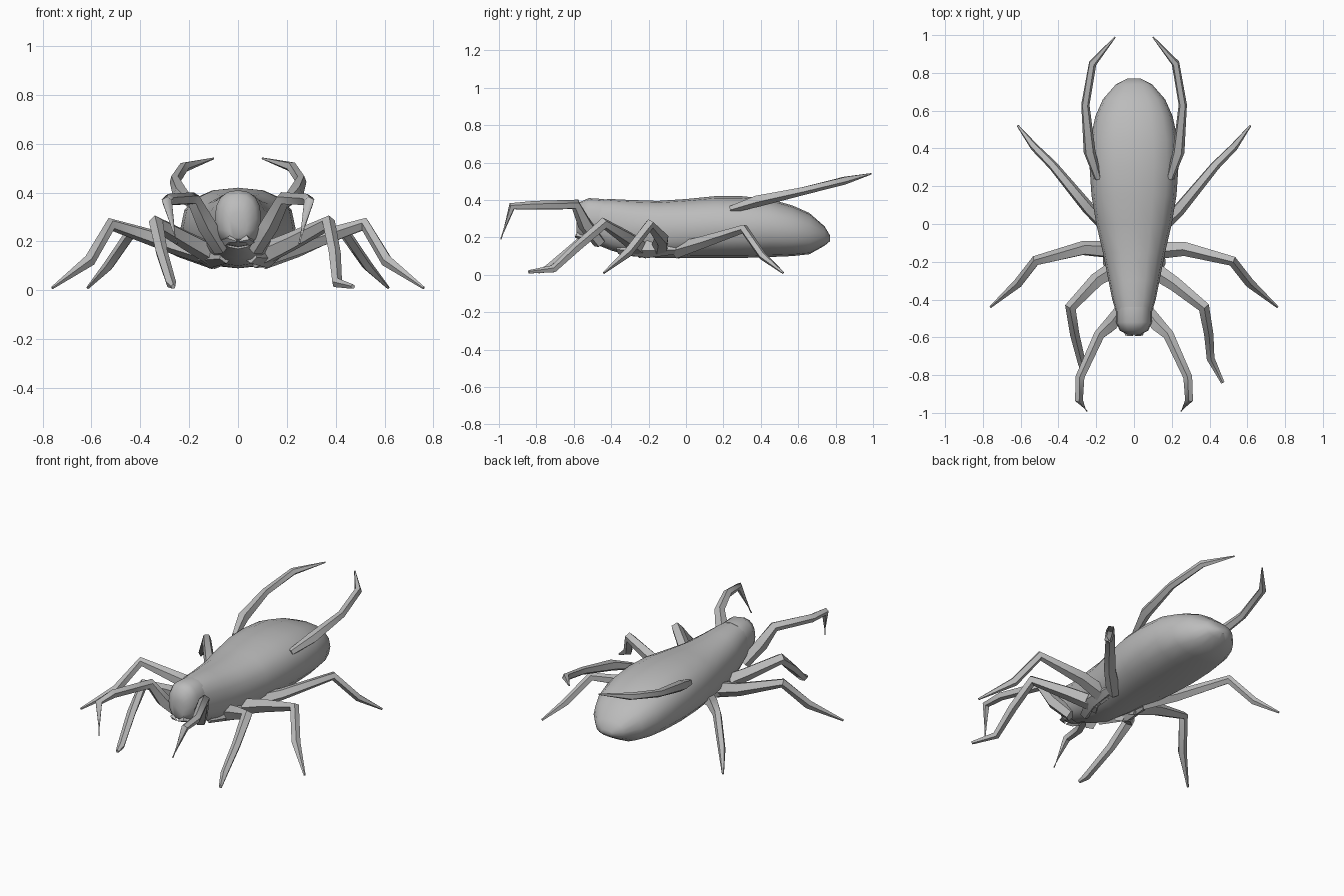
import bpy, bmesh, math
from mathutils import Vector

if "Cube" in bpy.data.objects:
    bpy.data.objects.remove(bpy.data.objects["Cube"])

shell = bpy.data.materials.new("grey_shell")
shell.diffuse_color = (0.5, 0.5, 0.5, 1)
shell.use_nodes = True
shell.node_tree.nodes["Principled BSDF"].inputs["Base Color"].default_value = shell.diffuse_color


def loft(name, rings, tip_ends=False, angle=50):
    """Skin a list of equal-length point rings and cap both ends."""
    bm = bmesh.new()
    rows = [[bm.verts.new(p) for p in ring] for ring in rings]
    n = len(rows[0])
    for a, b in zip(rows, rows[1:]):
        for i in range(n):
            j = (i + 1) % n
            bm.faces.new((a[i], a[j], b[j], b[i]))
    bm.faces.new(rows[0])
    bm.faces.new(rows[-1])
    bmesh.ops.recalc_face_normals(bm, faces=bm.faces)
    mesh = bpy.data.meshes.new(name)
    bm.to_mesh(mesh)
    bm.free()
    mesh.materials.append(shell)
    ob = bpy.data.objects.new(name, mesh)
    bpy.context.collection.objects.link(ob)
    bpy.ops.object.select_all(action='DESELECT')
    ob.select_set(True)
    bpy.context.view_layer.objects.active = ob
    bpy.ops.object.shade_smooth_by_angle(angle=math.radians(angle))
    return ob


def limb(name, points, radii, sides=5):
    """Tapered, angular tube through a few joints."""
    pts = [Vector(p) for p in points]
    rings = []
    for i, (p, r) in enumerate(zip(pts, radii)):
        d0 = (pts[i] - pts[i - 1]).normalized() if i else Vector()
        d1 = (pts[i + 1] - p).normalized() if i < len(pts) - 1 else Vector()
        d = (d0 + d1).normalized()
        u = d.cross(Vector((0.25, 0.1, 1)) if abs(d.z) < 0.9 else Vector((0, 1, 0))).normalized()
        v = d.cross(u)
        rings.append([p + r * (u * math.cos(t) + v * math.sin(t))
                      for t in (math.tau * k / sides for k in range(sides))])
    return loft(name, rings, angle=60)


def body_ring(y, w, bottom, top, n=16):
    """Rounded cross-section, fuller than an ellipse."""
    mid, h = (top + bottom) / 2, (top - bottom) / 2
    ring = []
    for k in range(n):
        c, s = math.cos(math.tau * k / n), math.sin(math.tau * k / n)
        ring.append((w * math.copysign(abs(c) ** 0.85, c), y,
                     mid + h * math.copysign(abs(s) ** 0.85, s)))
    return ring


# Body: y, half width, bottom, top
body = [(-0.50, 0.085, 0.17, 0.40), (-0.40, 0.115, 0.13, 0.405), (-0.30, 0.135, 0.10, 0.40),
        (-0.15, 0.165, 0.09, 0.395), (0.0, 0.20, 0.09, 0.405), (0.15, 0.225, 0.09, 0.42),
        (0.30, 0.235, 0.09, 0.42), (0.45, 0.23, 0.095, 0.405), (0.57, 0.205, 0.10, 0.37),
        (0.66, 0.165, 0.11, 0.33), (0.74, 0.095, 0.155, 0.26), (0.77, 0.035, 0.18, 0.21)]
loft("body", [body_ring(*r) for r in body])

# Head with a blunt face
head = [(-0.44, 0.095, 0.17, 0.405), (-0.52, 0.095, 0.18, 0.41), (-0.565, 0.075, 0.195, 0.39),
        (-0.585, 0.035, 0.21, 0.32)]
loft("head", [body_ring(*r) for r in head])

for side, s in (("left", -1), ("right", 1)):
    # Small jaw and the plates the legs grow from
    limb(f"{side}_jaw", [(s * 0.05, -0.53, 0.20), (s * 0.035, -0.58, 0.21), (s * 0.005, -0.59, 0.20)],
         [0.02, 0.016, 0.004], 4)
    limb(f"{side}_hip_ridge", [(s * 0.05, -0.36, 0.14), (s * 0.12, -0.20, 0.14), (s * 0.13, 0.02, 0.14)],
         [0.03, 0.05, 0.02])
    # Raised grasping forelimb
    limb(f"{side}_forelimb",
         [(s * 0.07, -0.46, 0.17), (s * 0.13, -0.54, 0.27), (s * 0.185, -0.59, 0.375),
          (s * 0.285, -0.81, 0.37), (s * 0.292, -0.93, 0.365), (s * 0.25, -0.99, 0.19)],
         [0.035, 0.04, 0.03, 0.025, 0.022, 0.004])
    # Long curved tail feeler
    limb(f"{side}_tail_feeler",
         [(s * 0.19, 0.24, 0.35), (s * 0.235, 0.38, 0.395), (s * 0.258, 0.63, 0.45),
          (s * 0.22, 0.85, 0.505), (s * 0.10, 0.99, 0.54)],
         [0.02, 0.033, 0.023, 0.022, 0.004])
    # Middle and rear legs
    limb(f"{side}_middle_leg",
         [(s * 0.09, -0.14, 0.14), (s * 0.27, -0.13, 0.19), (s * 0.52, -0.195, 0.27),
          (s * 0.61, -0.31, 0.12), (s * 0.76, -0.44, 0.01)],
         [0.05, 0.04, 0.028, 0.026, 0.006])
    limb(f"{side}_rear_leg",
         [(s * 0.10, -0.05, 0.13), (s * 0.24, 0.08, 0.17), (s * 0.43, 0.31, 0.245),
          (s * 0.53, 0.41, 0.10), (s * 0.615, 0.52, 0.01)],
         [0.045, 0.035, 0.026, 0.022, 0.006])

# Front legs are posed differently on each side
front_radii = [0.05, 0.04, 0.032, 0.026, 0.022, 0.01]
limb("right_front_leg", [(0.07, -0.22, 0.13), (0.22, -0.32, 0.20), (0.37, -0.44, 0.275),
                         (0.395, -0.58, 0.15), (0.405, -0.71, 0.03), (0.47, -0.84, 0.015)], front_radii)
limb("left_front_leg", [(-0.07, -0.22, 0.13), (-0.20, -0.30, 0.20), (-0.335, -0.44, 0.275),
                        (-0.315, -0.58, 0.16), (-0.275, -0.74, 0.03), (-0.265, -0.79, 0.015)], front_radii)
